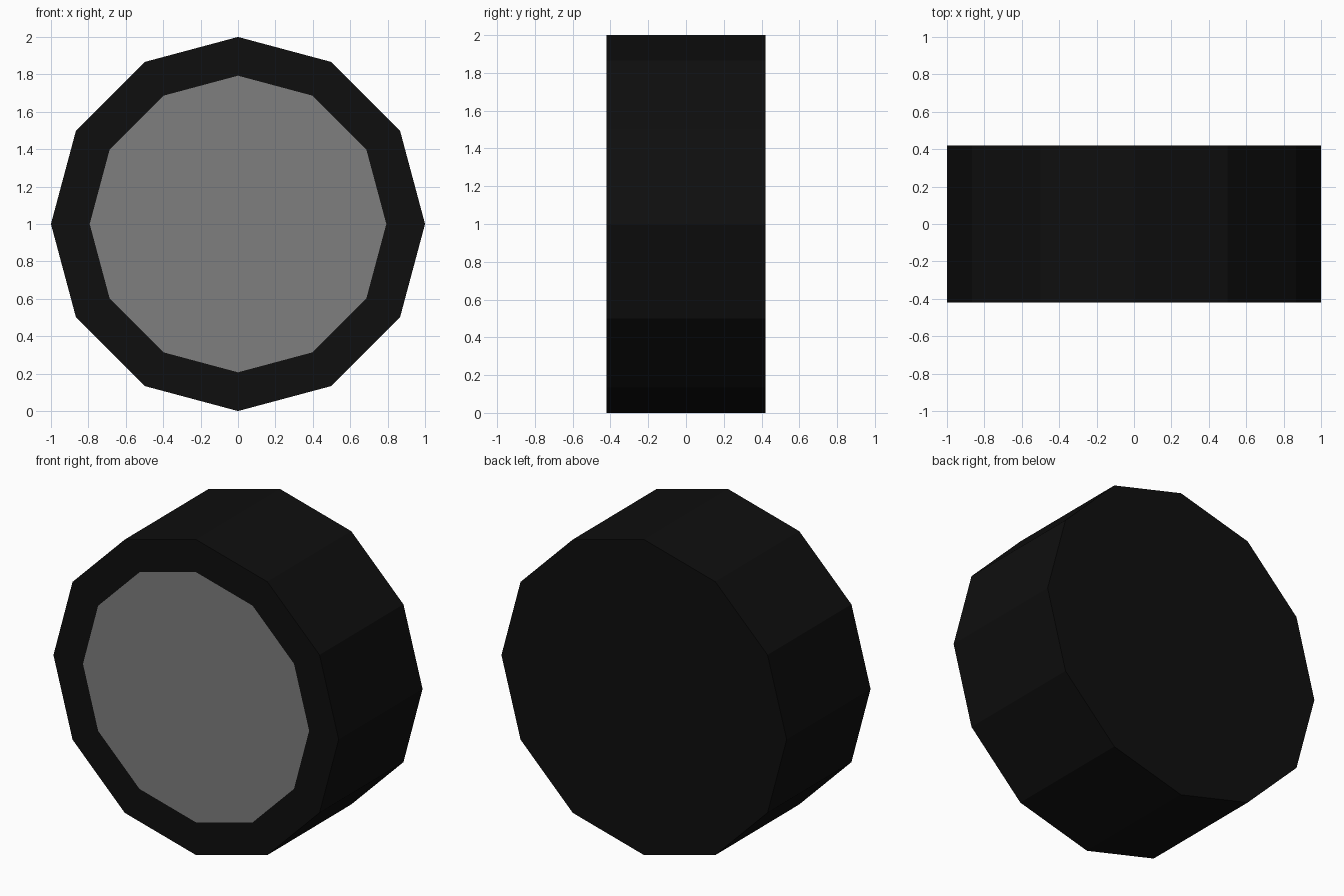
import bpy, bmesh, math
from mathutils import Matrix

if "Cube" in bpy.data.objects:
    bpy.data.objects.remove(bpy.data.objects["Cube"])

SIDES, RADIUS, WIDTH, HUB_RADIUS = 12, 1.0, 0.84, 0.793


def material(name, rgb):
    mat = bpy.data.materials.new(name)
    mat.diffuse_color = (*rgb, 1.0)
    mat.use_nodes = True
    mat.node_tree.nodes["Principled BSDF"].inputs["Base Color"].default_value = mat.diffuse_color
    return mat


# Tyre: a twelve-sided drum lying along y, with corners at both ends of x and z
bm = bmesh.new()
bmesh.ops.create_cone(bm, cap_ends=True, segments=SIDES,
                      radius1=RADIUS, radius2=RADIUS, depth=WIDTH)
bm.transform(Matrix.Translation((0, 0, RADIUS)) @ Matrix.Rotation(math.pi / 2, 4, 'X'))
bm.normal_update()

# Hub: flat inset face on the front only
front = next(f for f in bm.faces if f.normal.y < -0.9)
bmesh.ops.inset_individual(bm, faces=[front], use_even_offset=True,
                           thickness=(RADIUS - HUB_RADIUS) * math.cos(math.pi / SIDES))
front.material_index = 1

mesh = bpy.data.meshes.new("wheel")
bm.to_mesh(mesh)
bm.free()
mesh.materials.append(material("black rubber", (0.0045, 0.0045, 0.0045)))
mesh.materials.append(material("grey hub", (0.21, 0.21, 0.21)))
wheel = bpy.data.objects.new("wheel", mesh)
bpy.context.collection.objects.link(wheel)
